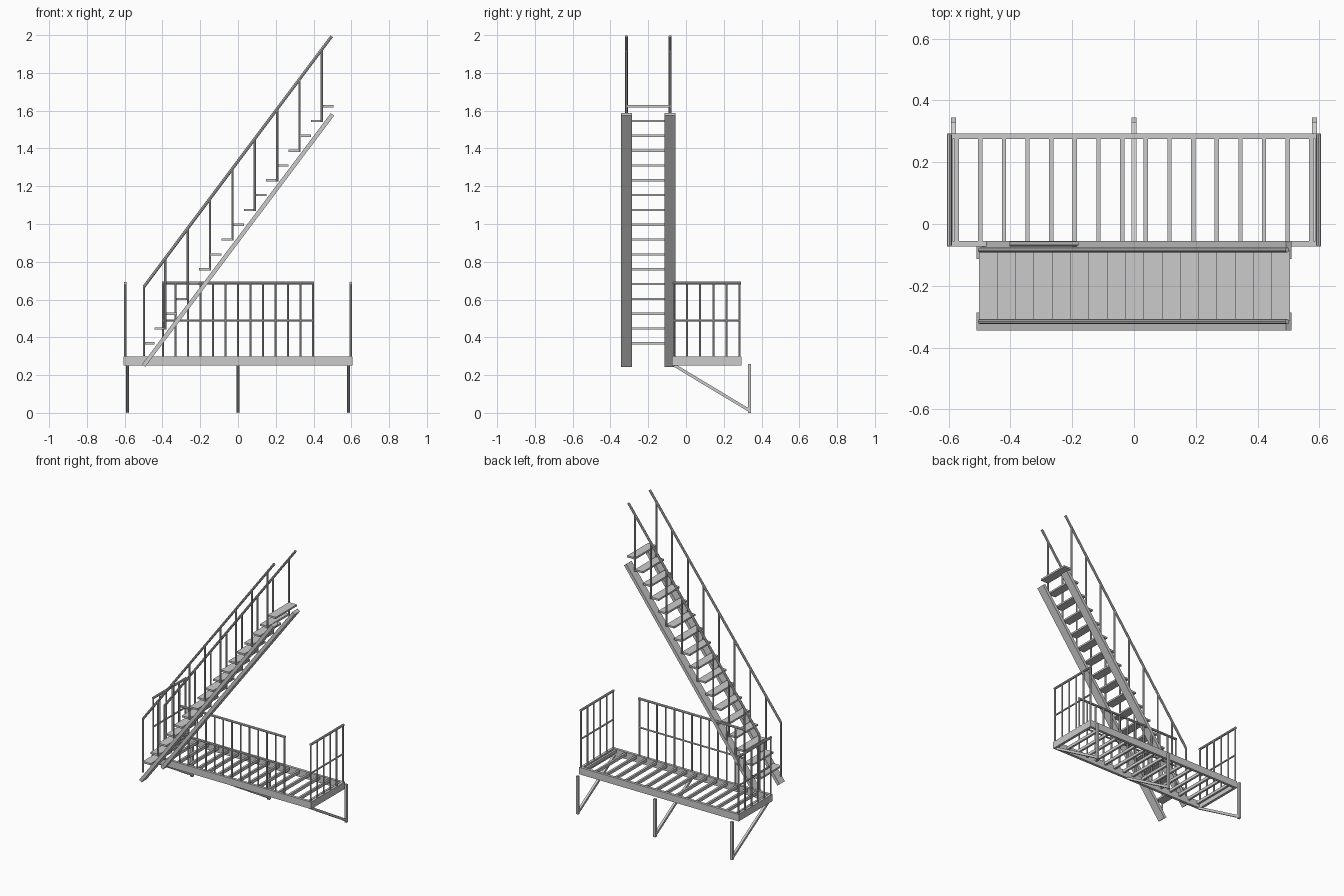
import bpy
import bmesh
from mathutils import Matrix, Vector

cube = bpy.data.objects.get("Cube")
if cube:
    bpy.data.objects.remove(cube, do_unlink=True)

GREY = (0.6, 0.6, 0.6, 1)
steel = bpy.data.materials.new("grey steel")
steel.use_nodes = True
steel.diffuse_color = GREY
steel.node_tree.nodes["Principled BSDF"].inputs["Base Color"].default_value = GREY


def bar(bm, a, b, width, height=None, sides=4):
    """Straight bar from a to b: rectangular, or round when sides > 4."""
    a, b = Vector(a), Vector(b)
    d = b - a
    place = Matrix.Translation((a + b) / 2) @ d.to_track_quat('Z', 'Y').to_matrix().to_4x4()
    if sides == 4:
        size = Matrix.Diagonal((width, height or width, d.length, 1))
        bmesh.ops.create_cube(bm, size=1, matrix=place @ size)
    else:
        bmesh.ops.create_cone(bm, cap_ends=True, segments=sides, radius1=width / 2,
                              radius2=width / 2, depth=d.length, matrix=place)


def box(bm, lo, hi):
    lo, hi = Vector(lo), Vector(hi)
    size = Matrix.Diagonal((*(hi - lo), 1))
    bmesh.ops.create_cube(bm, size=1, matrix=Matrix.Translation((lo + hi) / 2) @ size)


def finish(bm, name, smooth=False):
    mesh = bpy.data.meshes.new(name)
    bm.to_mesh(mesh)
    bm.free()
    mesh.materials.append(steel)
    obj = bpy.data.objects.new(name, mesh)
    bpy.context.collection.objects.link(obj)
    if smooth:
        bpy.ops.object.select_all(action='DESELECT')
        obj.select_set(True)
        bpy.context.view_layer.objects.active = obj
        bpy.ops.object.shade_smooth_by_angle()


# Platform frame: four upright edge beams
X, FRONT, BACK, LOW, TOP, T = 0.605, -0.073, 0.293, 0.25, 0.298, 0.018
bm = bmesh.new()
box(bm, (-X, FRONT, LOW), (X, FRONT + T, TOP))
box(bm, (-X, BACK - T, LOW), (X, BACK, TOP))
for s in (-1, 1):
    x = s * (X - T / 2)
    box(bm, (x - T / 2, FRONT + T, LOW), (x + T / 2, BACK - T, TOP))
finish(bm, "platform_frame")

# Floor slats
bm = bmesh.new()
for i in range(16):
    x = (i - 7.5) * 0.0765
    box(bm, (x - 0.007, FRONT + T, 0.274), (x + 0.007, BACK - T, 0.294))
finish(bm, "floor_slats")

# Wall brackets: upright plus diagonal strut
for name, x in (("right", -0.584), ("middle", 0), ("left", 0.584)):
    bm = bmesh.new()
    bar(bm, (x, 0.336, 0), (x, 0.336, 0.26), 0.016)
    bar(bm, (x, -0.062, 0.252), (x, 0.334, 0.014), 0.016)
    finish(bm, name + "_bracket")


# Platform guard rails
def guard(name, a, b, count):
    a, b = Vector(a), Vector(b)
    up = Vector((0, 0, 1))
    bm = bmesh.new()
    for i in range(count):
        p = a.lerp(b, i / (count - 1))
        bar(bm, p + up * 0.29, p + up * 0.685, 0.011, sides=8)
    out = (b - a).normalized() * 0.006
    bar(bm, a - out + up * 0.687, b + out + up * 0.687, 0.016, sides=8)
    bar(bm, a + up * 0.49, b + up * 0.49, 0.011, sides=8)
    finish(bm, name, True)


guard("front_guard_rail", (-0.397, -0.064, 0), (0.397, -0.064, 0), 13)
guard("right_guard_rail", (-0.597, -0.064, 0), (-0.597, 0.284, 0), 6)
guard("left_guard_rail", (0.597, -0.064, 0), (0.597, 0.284, 0), 6)

# Stair treads
RUN, RISE, COUNT = 0.0592, 0.0785, 17
bm = bmesh.new()
for i in range(COUNT):
    x, z = -0.502 + i * RUN, 0.368 + i * RISE
    box(bm, (x, -0.314, z - 0.006), (x + 0.06, -0.085, z + 0.006))
finish(bm, "stair_treads")

# Stringers, handrails and their posts on both sides of the flight
for name, y in (("outer", -0.3155), ("inner", -0.084)):
    bm = bmesh.new()
    bar(bm, (-0.5, y, 0.25), (0.5, y, 1.58), 0.057, 0.022)
    finish(bm, name + "_stringer")

    bm = bmesh.new()
    start, end = Vector((-0.498, y, 0.668)), Vector((0.496, y, 1.994))
    slope = (end.z - start.z) / (end.x - start.x)
    bar(bm, start, end, 0.016, sides=8)
    bar(bm, (start.x, y, 0.3), start, 0.012, sides=8)
    for i in range(1, COUNT, 2):
        x = -0.444 + i * RUN
        top = start.z + (x - start.x) * slope
        bar(bm, (x, y, 0.362 + i * RISE), (x, y, top), 0.012, sides=8)
    finish(bm, name + "_handrail", True)
